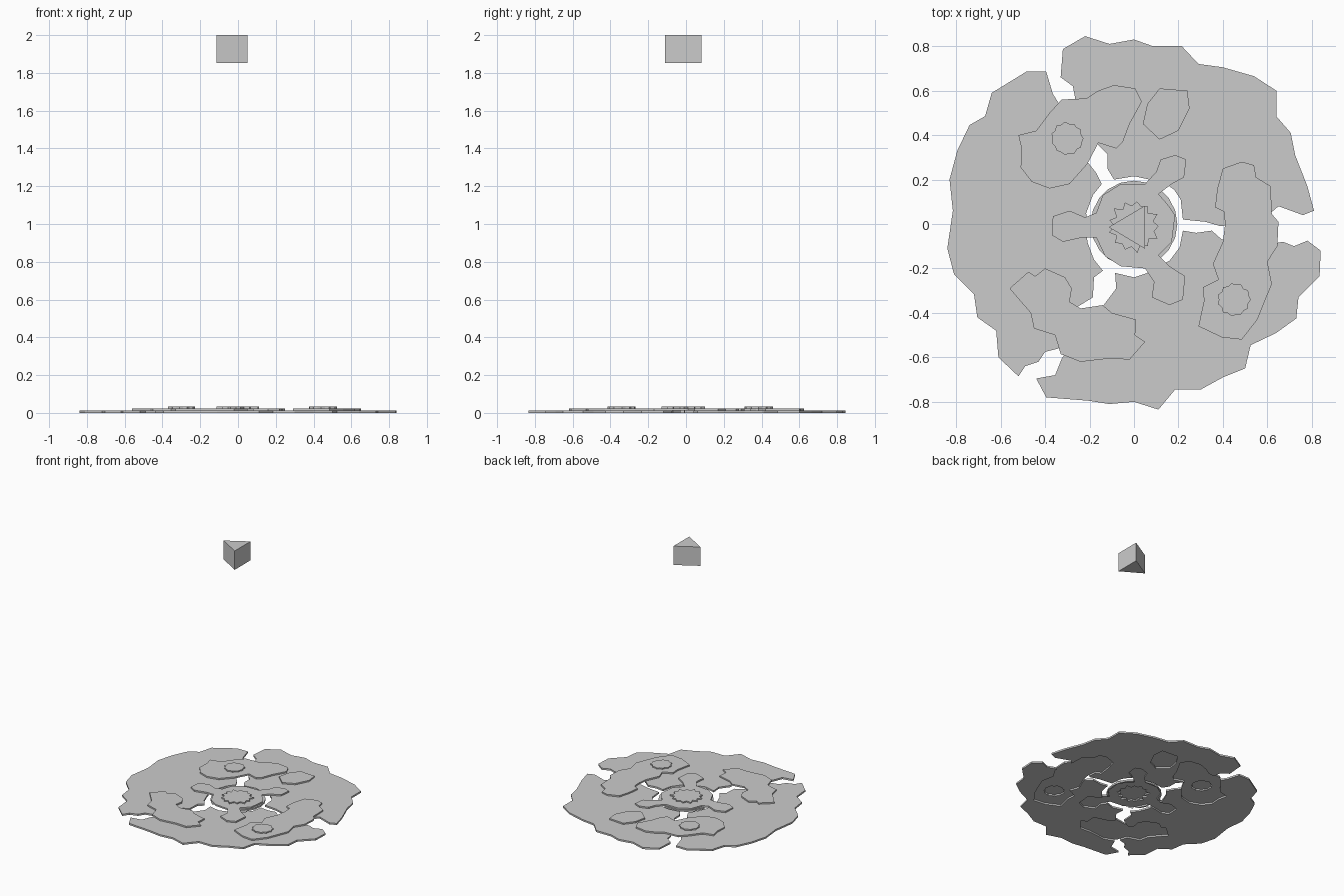
import bpy, math, random

random.seed(4)
T = 0.012  # thickness of one terrace


def plate(name, outlines, z0, z1, helper=False):
    """Extrude one or more flat outlines between two heights."""
    verts, faces = [], []
    for pts in outlines:
        area = sum(a[0] * b[1] - b[0] * a[1] for a, b in zip(pts, pts[1:] + pts[:1]))
        if area < 0:
            pts = pts[::-1]
        n, s = len(pts), len(verts)
        verts += [(x, y, z0) for x, y in pts] + [(x, y, z1) for x, y in pts]
        faces.append([s + i for i in reversed(range(n))])
        faces.append([s + n + i for i in range(n)])
        faces += [[s + i, s + (i + 1) % n, s + n + (i + 1) % n, s + n + i] for i in range(n)]
    me = bpy.data.meshes.new(name)
    me.from_pydata(verts, [], faces)
    ob = bpy.data.objects.new(name, me)
    bpy.context.collection.objects.link(ob)
    if helper:
        ob.hide_render = True
        ob.hide_set(True)
    return ob


def cut(ob, cutter):
    m = ob.modifiers.new("hollow", 'BOOLEAN')
    m.operation = 'DIFFERENCE'
    m.solver = 'EXACT'
    m.object = cutter


def ring(cx, cy, r, n, jag=0.0):
    """Round outline, alternately notched when jag > 0."""
    out = []
    for i in range(n):
        a = 2 * math.pi * i / n
        q = r * (1 - jag * (i % 2) + random.uniform(-jag, jag) * 0.3)
        out.append((cx + q * math.cos(a), cy + q * math.sin(a)))
    return out


# Ground: three plates split by rifts
north = [(-.26, .54), (-.275, .62), (-.33, .66), (-.32, .787), (-.22, .845), (-.11, .81), (0, .83),
         (.085, .8), (.215, .8), (.29, .72), (.4, .705), (.54, .665), (.64, .6), (.64, .485),
         (.705, .41), (.725, .31), (.78, .17), (.81, .06), (.76, .04), (.65, .08), (.58, .02),
         (.39, -.01), (.32, .01), (.22, .02), (.21, .11), (.18, .155), (.13, .19), (.07, .2),
         (0, .215), (-.09, .2), (-.12, .25), (-.12, .315), (-.16, .355), (-.2, .43)]
west = [(-.33, .53), (-.365, .585), (-.395, .685), (-.485, .685), (-.64, .59), (-.67, .485),
        (-.74, .445), (-.795, .33), (-.83, .2), (-.815, .06), (-.84, -.11), (-.81, -.225),
        (-.72, -.315), (-.705, -.42), (-.62, -.48), (-.61, -.6), (-.52, -.685), (-.49, -.64),
        (-.43, -.62), (-.4, -.575), (-.34, -.56), (-.28, -.45), (-.25, -.37), (-.185, -.33),
        (-.18, -.24), (-.14, -.21), (-.18, -.16), (-.21, -.08), (-.215, .05), (-.185, .13),
        (-.145, .18), (-.17, .23), (-.21, .28), (-.28, .4)]
south = [(.84, -.12), (.78, -.075), (.72, -.1), (.67, -.08), (.62, -.09), (.5, -.08), (.395, -.07),
         (.35, -.03), (.28, -.04), (.22, -.03), (.205, -.105), (.16, -.165), (.06, -.22), (0, -.24),
         (-.085, -.22), (-.08, -.29), (-.14, -.37), (-.25, -.5), (-.325, -.605), (-.355, -.68),
         (-.44, -.695), (-.395, -.78), (-.205, -.795), (-.11, -.81), (0, -.8), (.11, -.835),
         (.185, -.745), (.3, -.745), (.4, -.69), (.5, -.65), (.525, -.545), (.64, -.49),
         (.73, -.425), (.74, -.33), (.835, -.235)]

# Second terrace outlines
hill_nw = [(-.325, .56), (-.215, .565), (-.16, .6), (-.09, .625), (.005, .61), (.035, .55), (-.02, .45),
           (-.05, .37), (-.08, .34), (-.16, .365), (-.21, .27), (-.29, .18), (-.38, .16), (-.46, .19),
           (-.51, .255), (-.505, .335), (-.52, .4), (-.44, .42), (-.38, .5)]
hill_n = [(.115, .61), (.24, .6), (.25, .52), (.2, .42), (.115, .38), (.04, .45), (.06, .54)]
hill_e = [(.4, .25), (.485, .28), (.54, .265), (.55, .21), (.615, .17), (.62, .045), (.65, .01),
          (.645, -.1), (.6, -.17), (.62, -.27), (.555, -.43), (.485, -.52), (.395, -.51), (.29, -.46),
          (.315, -.345), (.31, -.285), (.38, -.25), (.355, -.18), (.4, -.08), (.41, 0), (.405, .055),
          (.365, .075), (.375, .16)]
hill_sw = [(-.56, -.29), (-.475, -.215), (-.445, -.235), (-.4, -.2), (-.31, -.24), (-.28, -.29),
           (-.29, -.35), (-.24, -.38), (-.14, -.365), (-.1, -.4), (.01, -.43), (.005, -.5),
           (.05, -.53), (-.02, -.61), (-.11, -.605), (-.24, -.62), (-.33, -.585), (-.355, -.5),
           (-.45, -.47), (-.465, -.4)]
hub = [(.05, .18), (.1, .235), (.12, .29), (.185, .31), (.235, .29), (.225, .21), (.17, .18),
       (.11, .135), (.15, .09), (.185, .04), (.17, -.08), (.11, -.14), (.16, -.19), (.23, -.235),
       (.22, -.34), (.16, -.365), (.08, -.33), (.09, -.26), (.05, -.2), (-.06, -.19), (-.13, -.145),
       (-.17, -.06), (-.23, -.06), (-.32, -.08), (-.37, -.05), (-.365, .035), (-.29, .06),
       (-.22, .03), (-.17, .05), (-.14, .13), (-.06, .18)]
hills = {"hill_northwest": hill_nw, "hill_north": hill_n, "hill_east": hill_e,
         "hill_southwest": hill_sw, "hill_hub": hub}

# Third terrace: jagged peaks
peaks = {"peak_northwest": ring(-.3, .385, .074, 22, .1),
         "peak_east": ring(.45, -.34, .074, 22, .1),
         "peak_hub": ring(0, -.01, .115, 26, .2)}

# Each terrace is hollow under the one above
hill_cutter = plate("hill_cutter", list(hills.values()), -.05, .05, True)
peak_cutter = plate("peak_cutter", list(peaks.values()), -.05, .08, True)

ground = {"ground_north": north, "ground_west": west, "ground_south": south,
          "ground_centre": ring(0, 0, .195, 20)}
for name, pts in ground.items():
    cut(plate(name, [pts], 0, T + .001), hill_cutter)
for name, pts in hills.items():
    ob = plate(name, [pts], T, 2 * T)
    if name not in ("hill_north", "hill_southwest"):
        cut(ob, peak_cutter)
for name, pts in peaks.items():
    plate(name, [pts], 2 * T - .001, .033)

# Floating triangular prism marker
plate("floating_marker", [[(-.114, -.014), (.05, -.112), (.05, .083)]], 1.853, 2)
